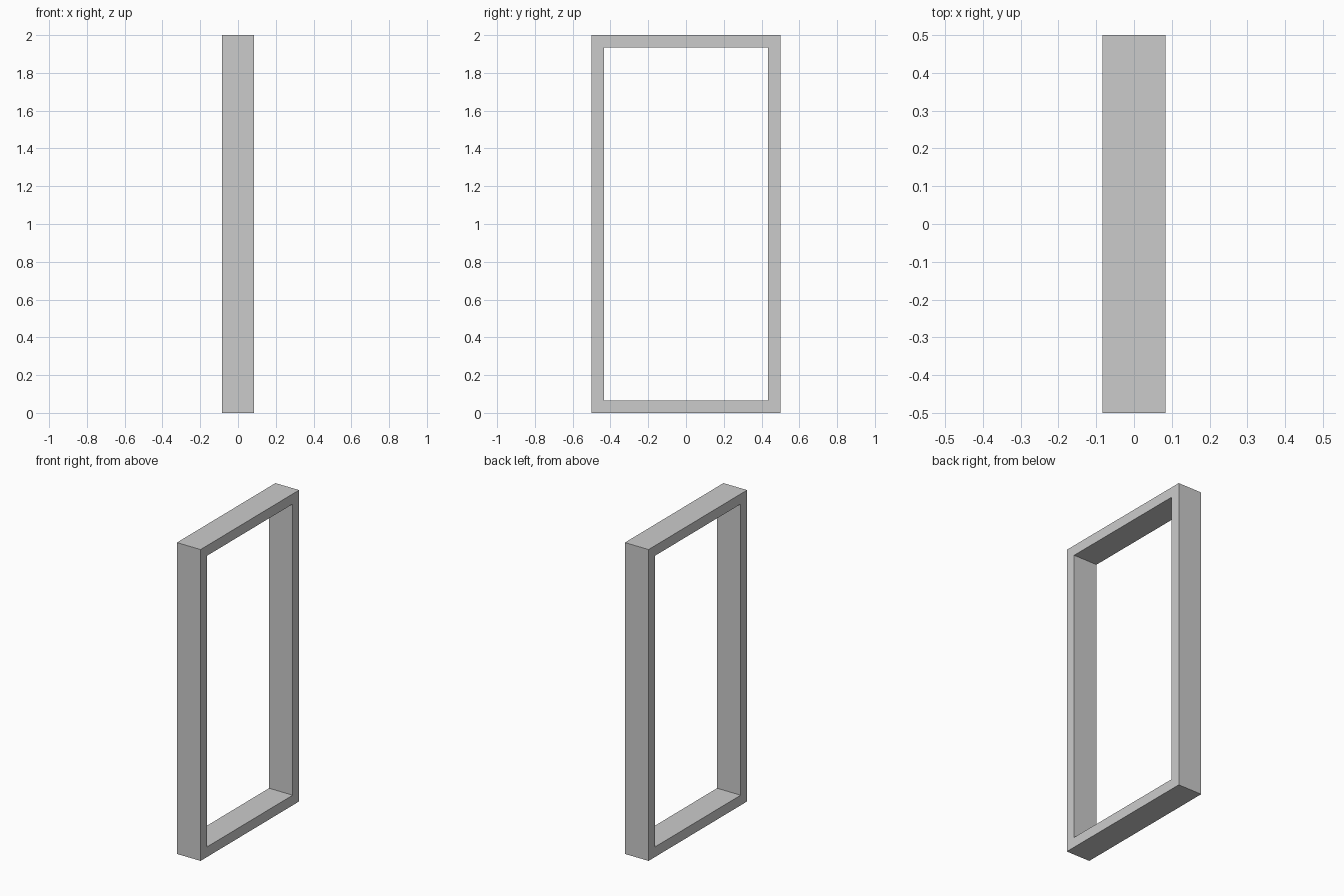
import bpy, bmesh

if "Cube" in bpy.data.objects:
    bpy.data.objects.remove(bpy.data.objects["Cube"])

WIDTH, HEIGHT, DEPTH, BORDER = 1.0, 2.0, 0.168, 0.065


def rectangle(bm, x, inset):
    """Four corner vertices of an upright rectangle in the YZ plane."""
    y, low, high = WIDTH / 2 - inset, inset, HEIGHT - inset
    return [bm.verts.new((x, *p)) for p in ((-y, low), (y, low), (y, high), (-y, high))]


# Rectangular frame: a closed loop of bars with mitred corners
bm = bmesh.new()
rings = [rectangle(bm, x, inset) for x, inset in (
    (DEPTH / 2, 0), (DEPTH / 2, BORDER), (-DEPTH / 2, BORDER), (-DEPTH / 2, 0))]
for r in range(4):
    a, b = rings[r], rings[(r + 1) % 4]
    for i in range(4):
        j = (i + 1) % 4
        bm.faces.new((a[i], a[j], b[j], b[i]))
bmesh.ops.recalc_face_normals(bm, faces=bm.faces)

mesh = bpy.data.meshes.new("door_frame")
bm.to_mesh(mesh)
bm.free()
bpy.context.collection.objects.link(bpy.data.objects.new("door_frame", mesh))
